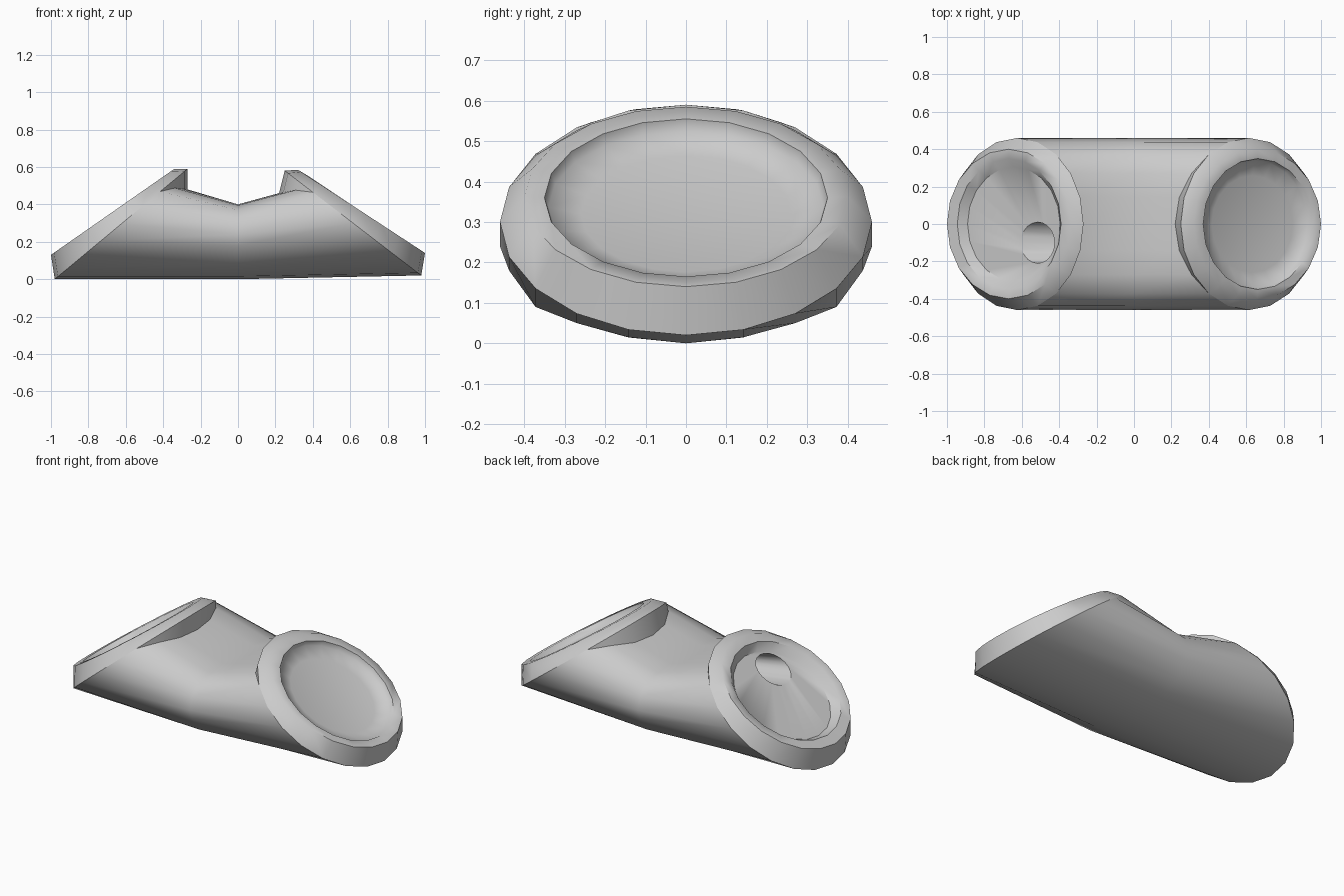
import bpy, bmesh, math

if "Cube" in bpy.data.objects:
    bpy.data.objects.remove(bpy.data.objects["Cube"])

N = 20  # sides of every cross-section


def tilted_loop(bottom, top, ry, yc=0.0):
    """Ellipse through (x, z) points bottom and top, half width ry."""
    pts = []
    for i in range(N):
        t = 2 * math.pi * i / N
        k = (math.cos(t) + 1) / 2
        pts.append((bottom[0] + (top[0] - bottom[0]) * k,
                    yc + ry * math.sin(t),
                    bottom[1] + (top[1] - bottom[1]) * k))
    return pts


def neck_loop(back, dx, dz):
    """Back edge of a rim, with its topmost part dropped to meet the body."""
    drop = [1.0, 0.86, 0.42, 0.0]
    pts = []
    for i, (x, y, z) in enumerate(back):
        k = min(i, N - i)
        w = drop[k] if k < len(drop) else 0.0
        pts.append((x + dx * w, y, z - dz * w))
    return pts


def loft(name, loops, angle):
    """Skin of quads through the loops; the rims are closed at the last one."""
    bm = bmesh.new()
    rows = [[bm.verts.new(p) for p in loop] for loop in loops]
    for a, b in zip(rows, rows[1:]):
        for i in range(N):
            j = (i + 1) % N
            bm.faces.new((a[i], a[j], b[j], b[i]))
    if name != "body":
        bm.faces.new(rows[-1])
    bmesh.ops.remove_doubles(bm, verts=bm.verts, dist=0.0005)
    bmesh.ops.recalc_face_normals(bm, faces=bm.faces)
    me = bpy.data.meshes.new(name)
    bm.to_mesh(me)
    bm.free()
    ob = bpy.data.objects.new(name, me)
    bpy.context.collection.objects.link(ob)
    bpy.ops.object.select_all(action='DESELECT')
    ob.select_set(True)
    bpy.context.view_layer.objects.active = ob
    bpy.ops.object.shade_smooth_by_angle(angle=math.radians(angle))
    return ob


# Loops of the right and left end, from the back edge of the rim inwards
right = [tilted_loop((0.98, 0.02), (0.25, 0.58), 0.46),
         tilted_loop((1.0, 0.14), (0.32, 0.585), 0.40),
         tilted_loop((0.955, 0.165), (0.37, 0.555), 0.35),
         tilted_loop((0.927, 0.15), (0.361, 0.524), 0.34),
         tilted_loop((0.848, 0.176), (0.416, 0.464), 0.26)]
left = [tilted_loop((-0.98, 0.0), (-0.27, 0.59), 0.46),
        tilted_loop((-1.0, 0.13), (-0.34, 0.59), 0.40),
        tilted_loop((-0.945, 0.165), (-0.39, 0.555), 0.35),
        tilted_loop((-0.89, 0.15), (-0.395, 0.498), 0.305)]

# Opening in the left floor and the blind pipe behind it
opening = tilted_loop((-0.605, 0.348), (-0.425, 0.475), 0.11, -0.10)
pipe_end = tilted_loop((-0.25, 0.30), (-0.25, 0.427), 0.11, -0.10)

# Waist in the middle: heights from the top down to the bottom
waist_z = [0.40, 0.40, 0.395, 0.37, 0.315, 0.24, 0.18, 0.09, 0.05, 0.015, 0.0]
waist = [(0.0, 0.46 * math.sin(2 * math.pi * i / N), waist_z[min(i, N - i)])
         for i in range(N)]

neck_r = neck_loop(right[0], -0.03, 0.12)
neck_l = neck_loop(left[0], 0.0, 0.11)

# Tubular body between the two slanted ends
loft("body", [neck_l, waist, neck_r], 60)
# Right rim with a closed recessed floor
loft("right_rim", [neck_r] + right, 60)
# Left rim with the pipe opening in its floor
loft("left_rim", [neck_l] + left + [opening, pipe_end], 45)
